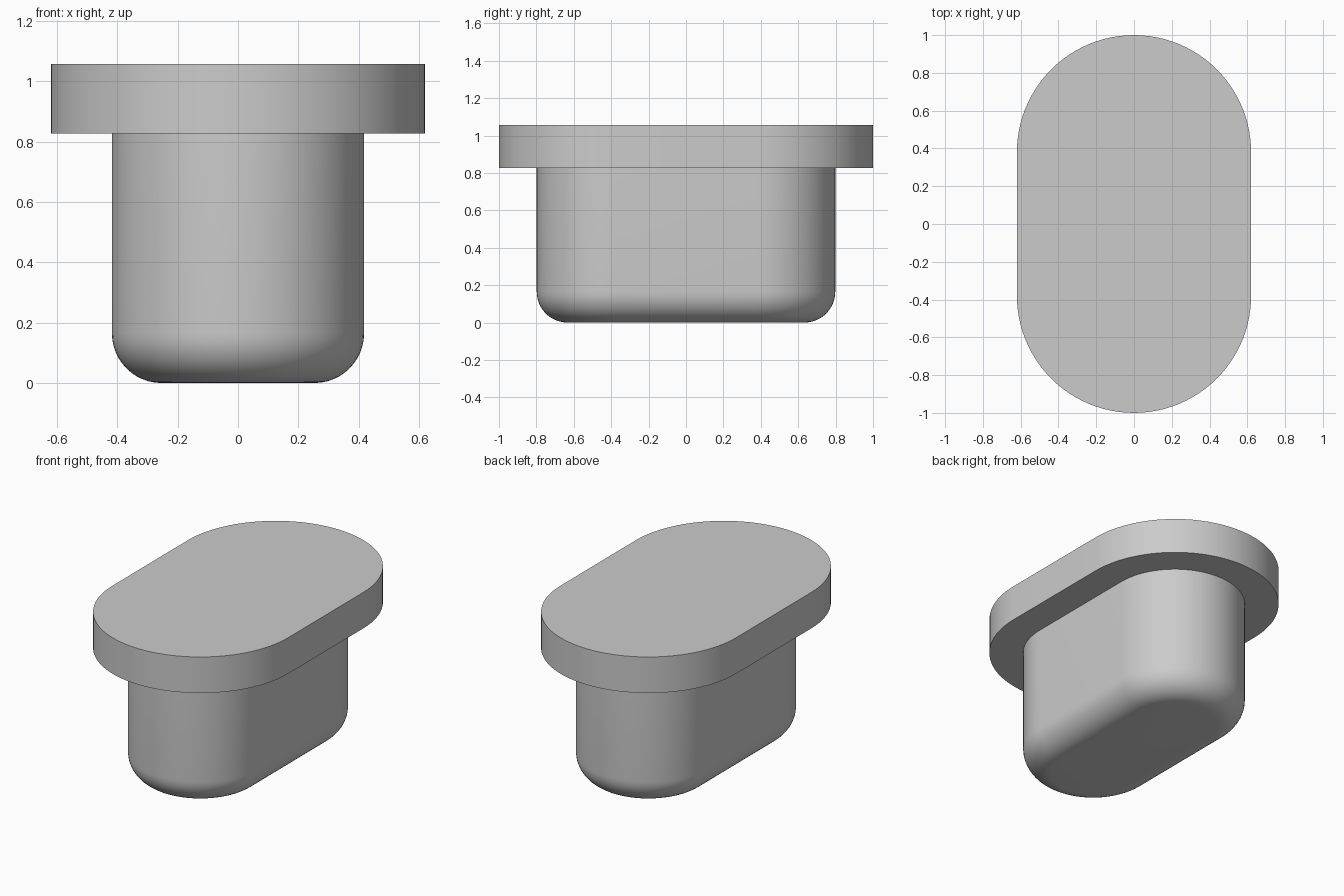
import bpy, bmesh
from math import pi, sin, cos

cube = bpy.data.objects.get("Cube")
if cube:
    bpy.data.objects.remove(cube, do_unlink=True)

STRAIGHT = 0.38   # half length of the straight sides
ARC = 48          # segments in each rounded end

grey = bpy.data.materials.new("light grey")
grey.use_nodes = True
grey.diffuse_color = (0.6, 0.6, 0.6, 1)
grey.node_tree.nodes["Principled BSDF"].inputs["Base Color"].default_value = (0.6, 0.6, 0.6, 1)


def slot_ring(bm, radius, z):
    """Closed loop of vertices round a slot with semicircular ends."""
    ring = []
    for side in (1, -1):
        for i in range(ARC + 1):
            a = pi * i / ARC
            ring.append(bm.verts.new((side * radius * cos(a),
                                      side * (STRAIGHT + radius * sin(a)), z)))
    return ring


def slot_solid(name, profile):
    """Solid made by stacking slot outlines along a (radius, z) profile."""
    bm = bmesh.new()
    rings = [slot_ring(bm, r, z) for r, z in profile]
    n = len(rings[0])
    for low, high in zip(rings, rings[1:]):
        for i in range(n):
            j = (i + 1) % n
            bm.faces.new((low[i], low[j], high[j], high[i]))
    bm.faces.new(rings[0][::-1])
    bm.faces.new(rings[-1])
    mesh = bpy.data.meshes.new(name)
    bm.to_mesh(mesh)
    bm.free()
    mesh.materials.append(grey)
    obj = bpy.data.objects.new(name, mesh)
    bpy.context.collection.objects.link(obj)
    bpy.ops.object.select_all(action='DESELECT')
    obj.select_set(True)
    bpy.context.view_layer.objects.active = obj
    bpy.ops.object.shade_smooth_by_angle(angle=pi / 6)
    return obj


# Stem with a rounded lower edge
STEM, FILLET, STEPS = 0.418, 0.165, 12
curve = [(STEM - FILLET + FILLET * sin(t), FILLET - FILLET * cos(t))
         for t in (pi / 2 * k / STEPS for k in range(STEPS + 1))]
slot_solid("stem", curve + [(STEM, 0.827)])

# Wide flat cap
slot_solid("cap", [(0.62, 0.827), (0.62, 1.057)])
